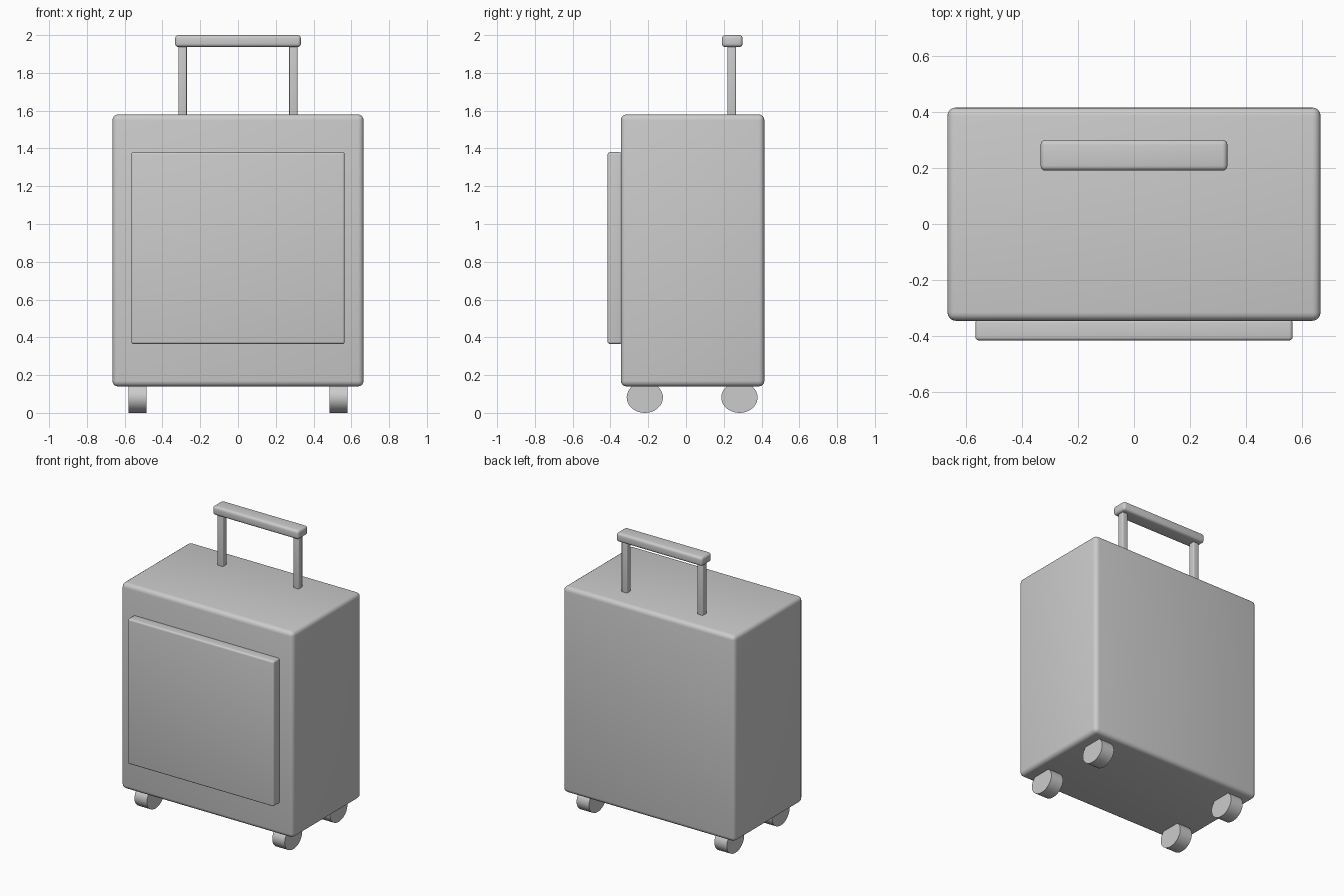
import bpy, math

if "Cube" in bpy.data.objects:
    bpy.data.objects.remove(bpy.data.objects["Cube"])


def smooth(obj):
    bpy.ops.object.select_all(action='DESELECT')
    obj.select_set(True)
    bpy.context.view_layer.objects.active = obj
    bpy.ops.object.shade_smooth_by_angle(angle=math.radians(35))


def rounded_box(name, lo, hi, radius):
    """Box between two corners with rounded edges."""
    bpy.ops.mesh.primitive_cube_add(size=1, location=[(a + b) / 2 for a, b in zip(lo, hi)])
    obj = bpy.context.object
    obj.name = name
    obj.scale = [b - a for a, b in zip(lo, hi)]
    bpy.ops.object.transform_apply(location=False, rotation=False, scale=True)
    bevel = obj.modifiers.new("rounding", 'BEVEL')
    bevel.width = radius
    bevel.segments = 4
    bpy.ops.object.modifier_apply(modifier=bevel.name)
    smooth(obj)
    return obj


def wheel(name, x, y):
    """Slightly flattened wheel with its axle along x."""
    bpy.ops.mesh.primitive_cylinder_add(vertices=40, radius=1, depth=0.096,
                                        rotation=(0, math.pi / 2, 0))
    obj = bpy.context.object
    obj.name = name
    bpy.ops.object.transform_apply(location=False, rotation=True, scale=False)
    obj.scale = (1, 0.096, 0.082)
    obj.location = (x, y, 0.082)
    bpy.ops.object.transform_apply(location=False, rotation=False, scale=True)
    smooth(obj)


# Case and front pocket
rounded_box("case_body", (-0.665, -0.345, 0.14), (0.665, 0.415, 1.58), 0.03)
rounded_box("front_pocket", (-0.565, -0.415, 0.365), (0.565, -0.34, 1.38), 0.012)

# Telescopic handle
rounded_box("handle_grip", (-0.333, 0.19, 1.937), (0.333, 0.30, 2.0), 0.018)
for side, s in (("left", -1), ("right", 1)):
    x = s * 0.293
    rounded_box(f"{side}_handle_rod", (x - 0.022, 0.22, 1.54), (x + 0.022, 0.265, 1.95), 0.007)

    # Wheels
    for end, y in (("front", -0.218), ("back", 0.283)):
        wheel(f"{end}_{side}_wheel", s * 0.533, y)
